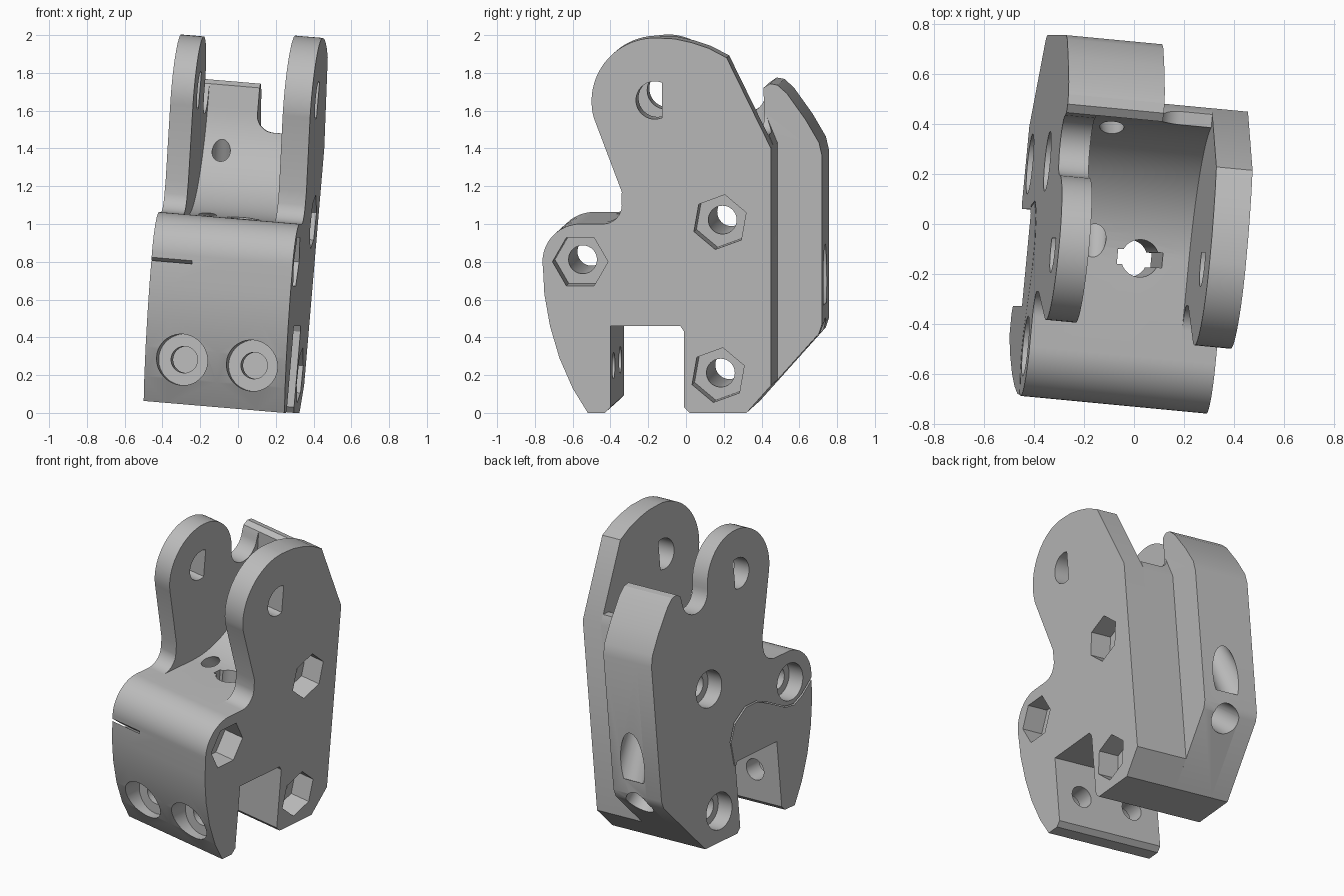
import bpy, bmesh
from math import cos, sin, radians
from mathutils import Matrix, Vector

cube = bpy.data.objects.get("Cube")
if cube:
    bpy.data.objects.remove(cube, do_unlink=True)

grey = bpy.data.materials.new("plain grey")
grey.use_nodes = True
COLOUR = (0.5, 0.5, 0.5, 1)
grey.diffuse_color = COLOUR
grey.node_tree.nodes["Principled BSDF"].inputs["Base Color"].default_value = COLOUR


def arc(cx, cy, r, a0, a1, n=16):
    return [(cx + r * cos(radians(a0 + (a1 - a0) * i / n)),
             cy + r * sin(radians(a0 + (a1 - a0) * i / n))) for i in range(n + 1)]


def make_object(name, bm):
    bmesh.ops.recalc_face_normals(bm, faces=bm.faces)
    mesh = bpy.data.meshes.new(name)
    bm.to_mesh(mesh)
    bm.free()
    mesh.materials.append(grey)
    obj = bpy.data.objects.new(name, mesh)
    bpy.context.collection.objects.link(obj)
    return obj


def prism(name, points, d0, d1, along="u"):
    """Extrude a flat outline across the width (u) or the depth (v)."""
    bm = bmesh.new()
    place = (lambda p, d: (d, p[0], p[1])) if along == "u" else (lambda p, d: (p[0], d, p[1]))
    face = bm.faces.new([bm.verts.new(place(p, d0)) for p in points])
    out = bmesh.ops.extrude_face_region(bm, geom=[face])
    step = Vector(place((0, 0), d1 - d0))
    bmesh.ops.translate(bm, vec=step, verts=[g for g in out["geom"] if isinstance(g, bmesh.types.BMVert)])
    return make_object(name, bm)


def tube(name, start, end, r0, r1=None):
    """Round cutter between two points."""
    start, end = Vector(start), Vector(end)
    axis = end - start
    turn = axis.to_track_quat("Z", "Y").to_matrix().to_4x4()
    bm = bmesh.new()
    bmesh.ops.create_cone(bm, cap_ends=True, segments=40, radius1=r0, radius2=r1 or r0,
                          depth=axis.length, matrix=Matrix.Translation((start + end) / 2) @ turn)
    return make_object(name, bm)


def combine(target, other, operation):
    mod = target.modifiers.new("join", "BOOLEAN")
    mod.operation, mod.object, mod.solver = operation, other, "EXACT"
    graph = bpy.context.evaluated_depsgraph_get()
    mesh = bpy.data.meshes.new_from_object(target.evaluated_get(graph))
    target.modifiers.clear()
    target.data = mesh
    bpy.data.objects.remove(other, do_unlink=True)


# Outline pieces in (depth, height)
foot = [(.32, 0), (.02, 0), (-.01, .03), (-.01, .43), (-.03, .46), (-.40, .46),
        (-.40, .03), (-.43, 0), (-.52, 0), (-.60, .13), (-.67, .29), (-.72, .46),
        (-.75, .63)] + arc(-.56, .8, .2, 190, 90)
sweep = arc(-.17, 1.55, .55, -90, 2, 28)
neck = arc(-.44, 1.10, .1, -90, 10, 10) + [(-.34, 1.17)]
block_back = [(.376, 1.69), (.41, 1.712), (.45, 1.705), (.50, 1.66), (.60, 1.52),
              (.67, 1.40), (.686, 1.33), (.686, .44), (.67, .39)]
plain_back = [(.45, 1.40), (.45, .145)]
tall_ear = arc(-.165, 1.65, .335, 195, 90, 24) + [(-.06, 1.98), (.03, 1.96), (.12, 1.93), (.215, 1.88)]
short_ear = arc(-.165, 1.65, .29, 195, 0, 32) + arc(.245, 1.65, .12, 180, 360)

# Body assembled from slabs across the width
LEFT, RIGHT = -.745, 0
bracket = prism("bracket_body", foot + neck + short_ear + block_back, LEFT, -.625)
block = prism("rear_block", foot + sweep + block_back, -.625, -.36)
ledge = prism("low_wall", foot + sweep + plain_back, -.36, -.145)
plate = prism("tall_plate", foot + neck + tall_ear + plain_back, -.145, RIGHT)

# Rounded step between the rear block and the low wall
step = [(-.1, 1.46)] + arc(-.27, 1.55, .09, 270, 180, 10) + [(-.37, 1.56), (-.37, 1.9), (-.1, 1.9)]
combine(ledge, prism("step_cutter", step, .2, .7, "v"), "DIFFERENCE")
for slab in (block, ledge, plate):
    combine(bracket, slab, "UNION")

cutters = []
# Cross bolts: hexagonal pocket, through hole, round counterbore
for v, w, turn in ((-.56, .80, 0), (.18, 1.01, 20), (.17, .20, 20)):
    cutters += [prism("hex_pocket", arc(v, w, .147, turn, turn + 300, 5), -.14, .05),
                tube("bolt_hole", (-.8, v, w), (.05, v, w), .075),
                tube("counterbore", (-.8, v, w), (LEFT + .11, v, w), .12)]

# Flat-sided pivot hole through both ears
cutters.append(prism("pivot_hole", arc(-.165, 1.655, .1, 68, 292, 28), -.8, .05))

# Front clamp holes
for u in (-.55, -.18):
    cutters += [tube("clamp_pocket", (u, -.9, .235), (u, -.52, .235), .135),
                tube("clamp_hole", (u, -.6, .235), (u, -.3, .235), .07)]

# Keyed vertical hole down into the foot slot
cutters += [tube("vertical_hole", (-.34, -.17, .4), (-.34, -.17, 1.15), .075),
            prism("key_slot", [(-.43, .4), (-.25, .4), (-.25, 1.15), (-.43, 1.15)], -.20, -.14, "v")]

# Slanted tunnels from the cradle to the back
cutters += [tube("upper_tunnel", (-.53, .28, 1.46), (-.53, .74, .56), .04, .10),
            tube("lower_tunnel", (-.53, -.16, 1.04), (-.53, .74, .29), .045, .10)]

# Thin wavy relief slit on one side
wave = [(.0, .44), (.02, .6), (-.03, .71), (-.14, .78), (-.24, .78), (-.34, .74),
        (-.50, .655), (-.58, .645), (-.66, .68), (-.78, .77)]
slit = [(v + .004, w + .005) for v, w in wave] + [(v - .004, w - .005) for v, w in reversed(wave)]
cutters.append(prism("relief_slit", slit, -.8, -.53))

for cutter in cutters:
    combine(bracket, cutter, "DIFFERENCE")

# Lean the finished part into its resting pose
bracket.data.transform(Matrix(((1, .095, .085, .295), (-.095, 1, 0, 0),
                               (-.085, 0, 1, 0), (0, 0, 0, 1))))
bpy.ops.object.select_all(action="DESELECT")
bracket.select_set(True)
bpy.context.view_layer.objects.active = bracket
bpy.ops.object.shade_smooth_by_angle(angle=radians(28))
